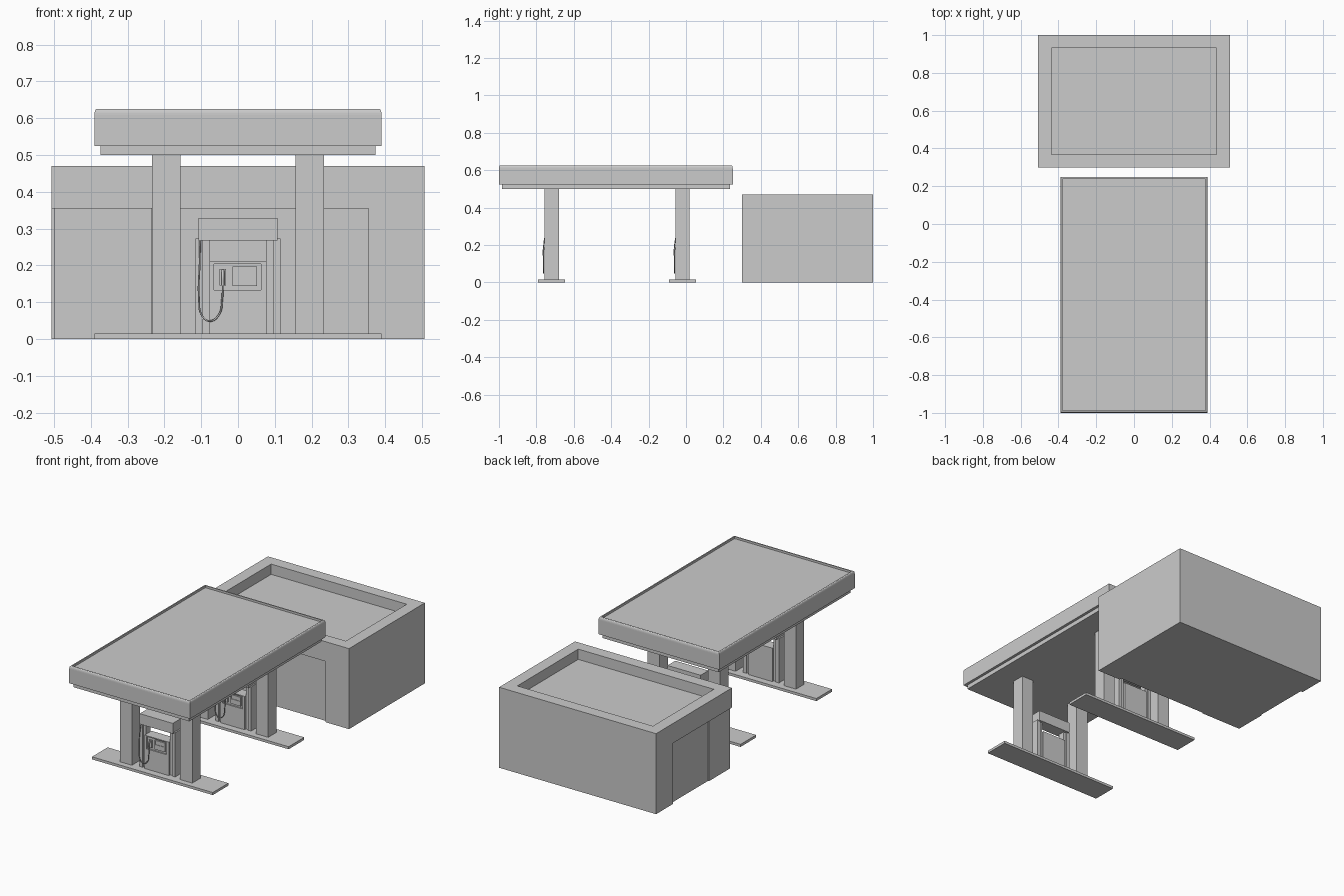
import bpy, bmesh, math
from mathutils import Vector

if "Cube" in bpy.data.objects:
    bpy.data.objects.remove(bpy.data.objects["Cube"])


def finish(name, bm):
    bmesh.ops.recalc_face_normals(bm, faces=bm.faces)
    me = bpy.data.meshes.new(name)
    bm.to_mesh(me)
    bm.free()
    ob = bpy.data.objects.new(name, me)
    bpy.context.collection.objects.link(ob)
    return ob


def box(name, x0, x1, y0, y1, z0, z1):
    bm = bmesh.new()
    bmesh.ops.create_cube(bm, size=1)
    for v in bm.verts:
        v.co = Vector(((x0 + x1) / 2 + v.co.x * (x1 - x0),
                       (y0 + y1) / 2 + v.co.y * (y1 - y0),
                       (z0 + z1) / 2 + v.co.z * (z1 - z0)))
    return finish(name, bm)


def rect_loft(name, cx, cy, hx, hy, steps):
    """Stack of rectangles; each step is (inset, z), capped at both ends."""
    bm = bmesh.new()
    rings = [[bm.verts.new((cx + sx * (hx - i), cy + sy * (hy - i), z))
              for sx, sy in ((-1, -1), (1, -1), (1, 1), (-1, 1))] for i, z in steps]
    for a, b in zip(rings, rings[1:]):
        for k in range(4):
            bm.faces.new((a[k], a[(k + 1) % 4], b[(k + 1) % 4], b[k]))
    bm.faces.new(rings[0])
    bm.faces.new(rings[-1])
    return finish(name, bm)


def cut(target, *bounds):
    cutter = box("cutter", *bounds)
    cutter.hide_render = True
    mod = target.modifiers.new("cut", 'BOOLEAN')
    mod.operation, mod.solver, mod.object = 'DIFFERENCE', 'EXACT', cutter
    bpy.context.view_layer.objects.active = target
    bpy.ops.object.modifier_apply(modifier=mod.name)
    bpy.data.objects.remove(cutter)


def tube(name, pts, radius):
    cu = bpy.data.curves.new(name, 'CURVE')
    cu.dimensions = '3D'
    cu.bevel_depth, cu.bevel_resolution, cu.resolution_u = radius, 2, 8
    cu.use_fill_caps = True
    sp = cu.splines.new('BEZIER')
    sp.bezier_points.add(len(pts) - 1)
    for bp, p in zip(sp.bezier_points, pts):
        bp.co = p
        bp.handle_left_type = bp.handle_right_type = 'AUTO'
    ob = bpy.data.objects.new(name, cu)
    bpy.context.collection.objects.link(ob)
    return ob


# Shop with sunken roof and shallow wrap-around glazing recesses
shop = rect_loft("shop_building", 0, 0.65, 0.507, 0.35,
                 [(0, 0), (0, 0.47), (0.069, 0.47), (0.069, 0.41)])
cut(shop, -0.235, 0.355, 0.2, 0.314, -0.1, 0.355)
cut(shop, -0.6, -0.493, 0.5, 0.843, -0.1, 0.355)
cut(shop, -0.6, -0.2, 0.2, 0.308, -0.1, 0.355)
cut(shop, -0.6, -0.499, 0.25, 0.55, -0.1, 0.355)

# Canopy: soffit step, fascia, rounded rim and shallow tray
rim = [(0.006 * (1 - math.cos(math.radians(a))), 0.609 + 0.016 * math.sin(math.radians(a)))
       for a in range(0, 91, 18)]
rect_loft("canopy", 0, -0.375, 0.39, 0.625,
          [(0.016, 0.5), (0.016, 0.525), (0, 0.525)] + rim + [(0.012, 0.625), (0.012, 0.613)])

# Two identical pump islands
for tag, y in (("front", -0.718), ("rear", -0.018)):
    box(tag + "_island", -0.39, 0.39, y - 0.072, y + 0.072, 0, 0.015)
    for side, s in (("left", -1), ("right", 1)):
        cx = s * 0.195
        box(f"{tag}_{side}_column", cx - 0.039, cx + 0.039, y - 0.038, y + 0.038, 0.015, 0.5)
        # Pump uprights, with a narrower inner post
        cx = s * 0.105
        box(f"{tag}_{side}_pump_upright", cx - 0.0105, cx + 0.0105, y - 0.026, y + 0.026, 0.015, 0.273)
        cx = s * 0.0865
        box(f"{tag}_{side}_pump_inner_post", cx - 0.0085, cx + 0.0085, y - 0.02, y + 0.02, 0.015, 0.27)
    # Pump cabinet and header, open gap between them
    body = box(tag + "_pump_cabinet", -0.078, 0.078, y - 0.032, y + 0.032, 0.015, 0.21)
    cut(body, -0.065, 0.063, y - 0.1, y - 0.024, 0.133, 0.204)
    box(tag + "_pump_header", -0.107, 0.107, y - 0.036, y + 0.036, 0.268, 0.329)
    # Control panel details
    screen = box(tag + "_screen", -0.015, 0.052, y - 0.031, y - 0.023, 0.144, 0.197)
    cut(screen, -0.011, 0.048, y - 0.1, y - 0.028, 0.172, 0.193)
    box(tag + "_nozzle_holder", -0.05, -0.033, y - 0.033, y - 0.023, 0.145, 0.19)
    # Nozzle and hanging hose
    f = y - 0.044
    tube(tag + "_nozzle", [(-0.041, y - 0.034, 0.186), (-0.041, f, 0.176), (-0.041, f, 0.145)], 0.004)
    tube(tag + "_hose", [(-0.103, y - 0.03, 0.268), (-0.104, f + 0.002, 0.21), (-0.106, f, 0.11),
                         (-0.098, f, 0.064), (-0.077, f, 0.049), (-0.052, f, 0.066),
                         (-0.043, f, 0.11), (-0.041, f, 0.15)], 0.0024)
